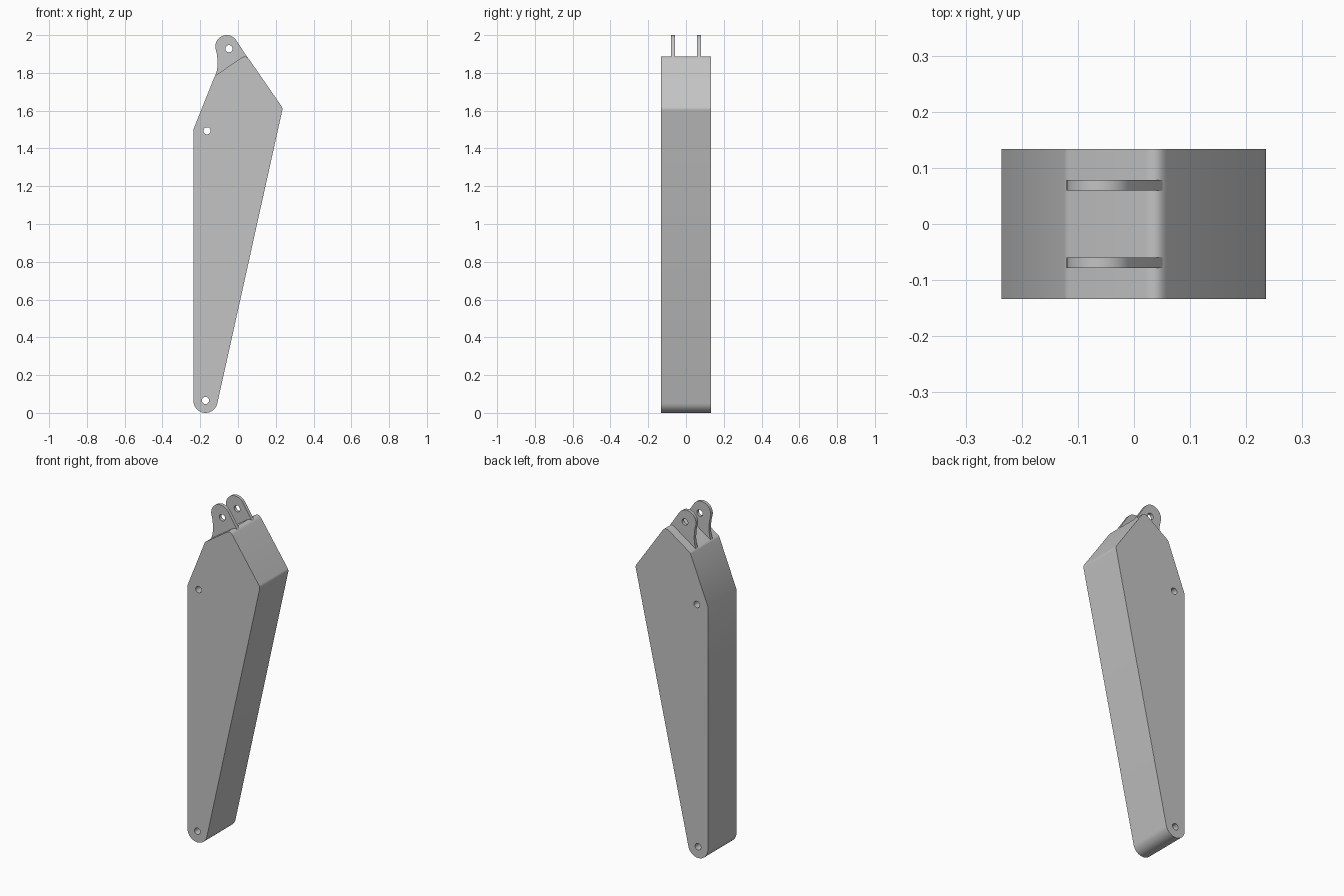
import bpy, bmesh
from math import sin, cos, radians, pi
from mathutils import Vector, Matrix

cube = bpy.data.objects.get("Cube")
if cube:
    bpy.data.objects.remove(cube, do_unlink=True)

grey = bpy.data.materials.new("plain grey")
grey.use_nodes = True
grey.diffuse_color = (0.55, 0.55, 0.55, 1)
grey.node_tree.nodes["Principled BSDF"].inputs["Base Color"].default_value = (0.55, 0.55, 0.55, 1)


def arc(cx, cz, r, start, end, steps):
    """Points along an arc, angles in degrees."""
    angles = [radians(start + (end - start) * i / steps) for i in range(steps + 1)]
    return [(cx + r * cos(a), cz + r * sin(a)) for a in angles]


def rounded(before, corner, after, length, steps=6):
    """Points that round a corner, starting 'length' away on both sides."""
    b, c, a = Vector(before), Vector(corner), Vector(after)
    p = c + (b - c).normalized() * length
    q = c + (a - c).normalized() * length
    ts = [i / steps for i in range(steps + 1)]
    return [tuple(p * (1 - t) ** 2 + c * 2 * t * (1 - t) + q * t * t) for t in ts]


def plate(name, outline, holes, thickness, y=0):
    """Extrude an x-z outline with round holes along y."""
    curve = bpy.data.curves.new(name, "CURVE")
    curve.dimensions = "2D"
    curve.fill_mode = "BOTH"
    curve.extrude = thickness / 2
    for loop in [outline] + [arc(x, z, 0.019, 0, 345, 23) for x, z in holes]:
        spline = curve.splines.new("POLY")
        spline.points.add(len(loop) - 1)
        for point, (x, z) in zip(spline.points, loop):
            point.co = (x, z, 0, 1)
        spline.use_cyclic_u = True
    temp = bpy.data.objects.new(name + "_curve", curve)
    bpy.context.collection.objects.link(temp)
    bpy.context.view_layer.update()
    deps = bpy.context.evaluated_depsgraph_get()
    mesh = bpy.data.meshes.new_from_object(temp.evaluated_get(deps))
    bpy.data.objects.remove(temp, do_unlink=True)
    bpy.data.curves.remove(curve)

    # Stand the plate upright and weld the caps to the rim
    mesh.transform(Matrix.Translation((0, y, 0)) @ Matrix.Rotation(pi / 2, 4, "X"))
    bm = bmesh.new()
    bm.from_mesh(mesh)
    bmesh.ops.remove_doubles(bm, verts=bm.verts, dist=0.0002)
    bmesh.ops.recalc_face_normals(bm, faces=bm.faces)
    bm.to_mesh(mesh)
    bm.free()

    mesh.name = name
    mesh.materials.clear()
    mesh.materials.append(grey)
    obj = bpy.data.objects.new(name, mesh)
    bpy.context.collection.objects.link(obj)
    bpy.ops.object.select_all(action="DESELECT")
    obj.select_set(True)
    bpy.context.view_layer.objects.active = obj
    bpy.ops.object.shade_smooth_by_angle(angle=radians(30))
    return obj


# Tapered arm body with rounded foot, shoulder and crest
foot = arc(-0.172, 0.064, 0.064, 180, 347.6, 20)
shoulder, crest = (0.237, 1.614), (0.042, 1.896)
ledge, hip = (-0.122, 1.785), (-0.236, 1.5)
body = foot
body += rounded(foot[-1], shoulder, crest, 0.012)
body += rounded(shoulder, crest, ledge, 0.028)
body += rounded(crest, ledge, hip, 0.006, 3) + [hip]
plate("arm_body", body, [(-0.172, 0.066), (-0.164, 1.493)], 0.267)

# Pair of hinge lugs rising from the sloped top
lug = arc(-0.06, 1.94, 0.06, 34.8, 200, 20)
lug += [(-0.111, 1.895), (-0.109, 1.87), (-0.108, 1.845), (-0.111, 1.815), (-0.12, 1.787)]
lug += [(-0.1, 1.77), (0.03, 1.86), (0.052, 1.879)]
for side, label in ((-1, "front"), (1, "back")):
    plate(label + "_lug", lug, [(-0.048, 1.928)], 0.019, side * 0.069)
